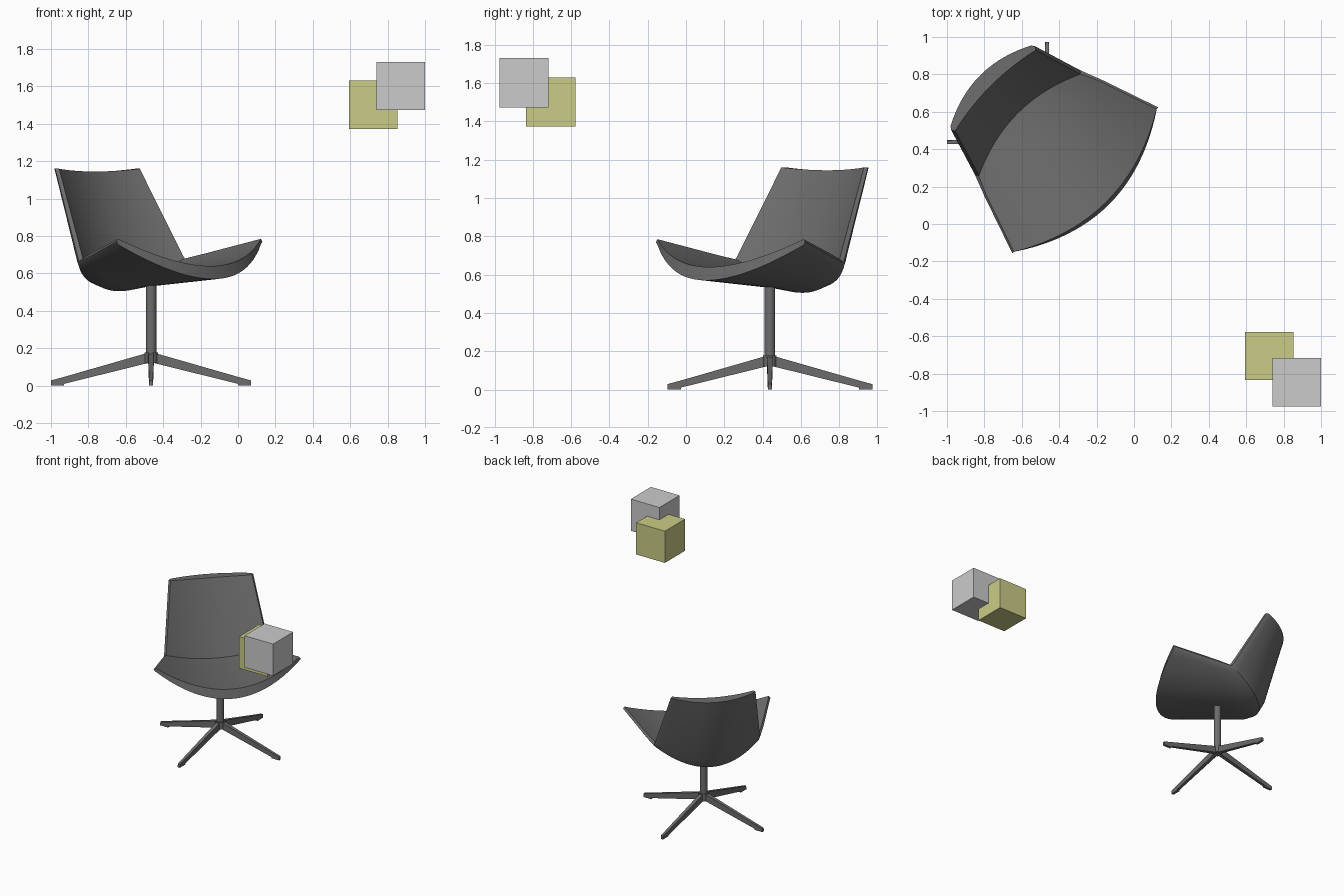
import bpy, bmesh, math
from mathutils import Matrix

old = bpy.data.objects.get("Cube")
if old:
    bpy.data.objects.remove(old, do_unlink=True)

BASE = (-0.465, 0.438, 0)     # foot of the chair column
TURN = -math.pi / 4           # chair faces diagonally


def material(name, r, g, b):
    m = bpy.data.materials.new(name)
    m.use_nodes = True
    m.diffuse_color = (r, g, b, 1)
    m.node_tree.nodes["Principled BSDF"].inputs["Base Color"].default_value = (r, g, b, 1)
    return m


dark = material("dark_grey", 0.15, 0.15, 0.15)
light = material("light_grey", 0.6, 0.6, 0.6)
olive = material("olive_yellow", 0.6, 0.6, 0.245)


def finish(bm, name, mat, loc=BASE, turn=0, smooth=False):
    bmesh.ops.recalc_face_normals(bm, faces=bm.faces)
    me = bpy.data.meshes.new(name)
    bm.to_mesh(me)
    bm.free()
    ob = bpy.data.objects.new(name, me)
    bpy.context.collection.objects.link(ob)
    me.materials.append(mat)
    ob.location = loc
    ob.rotation_euler.z = turn
    if smooth:
        bpy.ops.object.select_all(action='DESELECT')
        ob.select_set(True)
        bpy.context.view_layer.objects.active = ob
        bpy.ops.object.shade_smooth_by_angle(angle=math.radians(35))
    return ob


# Seat and backrest shell: crescent sections from the front lip to the back top.
# Each: half width, rim, inner middle, outer middle, outer rim offset (forward, z)
STATIONS = [
    (0.54, (0.29, 0.785), (0.45, 0.64), (0.47, 0.57), (0.0, -0.03)),
    (0.43, (-0.03, 0.705), (-0.05, 0.60), (-0.10, 0.525), (0.0, -0.035)),
    (0.395, (-0.11, 0.685), (-0.18, 0.587), (-0.24, 0.505), (-0.02, -0.035)),
    (0.385, (-0.13, 0.68), (-0.22, 0.585), (-0.32, 0.53), (-0.035, -0.03)),
    (0.38, (-0.142, 0.70), (-0.235, 0.63), (-0.365, 0.61), (-0.04, -0.02)),
    (0.305, (-0.39, 1.16), (-0.425, 1.145), (-0.505, 1.14), (-0.035, 0.0)),
]
N = 24


def arc(w, rim, mid):
    pts = []
    for i in range(N + 1):
        t = 2 * i / N - 1
        k = 1 - t * t
        pts.append((rim[0] + (mid[0] - rim[0]) * k, w * t, rim[1] + (mid[1] - rim[1]) * k))
    return pts


bm = bmesh.new()
rings = []
for w, rim, inner, outer, off in STATIONS:
    low = (rim[0] + off[0], rim[1] + off[1])
    half = ((rim[0] + low[0]) / 2, (rim[1] + low[1]) / 2)
    side = w + 0.012
    pts = arc(w, rim, inner) + [(half[0], side, half[1])]
    pts += arc(w, low, outer)[::-1] + [(half[0], -side, half[1])]
    rings.append([bm.verts.new(p) for p in pts])
L = len(rings[0])
for a, b in zip(rings, rings[1:]):
    for i in range(L):
        j = (i + 1) % L
        bm.faces.new((a[i], a[j], b[j], b[i]))
for r in (rings[0], rings[-1]):
    for i in range(N):
        bm.faces.new((r[i], r[i + 1], r[L - 3 - i], r[L - 2 - i]))
    bm.faces.new((r[N], r[N + 1], r[N + 2]))
    bm.faces.new((r[0], r[L - 2], r[L - 1]))
finish(bm, "seat_shell", dark, turn=TURN, smooth=True)


# Column and hub
def cylinder(name, radius, z0, z1):
    bm = bmesh.new()
    bmesh.ops.create_cone(bm, cap_ends=True, segments=24, radius1=radius, radius2=radius,
                          depth=z1 - z0, matrix=Matrix.Translation((0, 0, (z0 + z1) / 2)))
    finish(bm, name, dark, smooth=True)


cylinder("column", 0.028, 0.13, 0.545)
cylinder("hub", 0.036, 0.12, 0.178)

# Four tapered legs: (distance, bottom z, top z, half width)
LEG = [(0.02, 0.12, 0.175, 0.015), (0.465, 0.01, 0.047, 0.011), (0.535, 0.01, 0.028, 0.009)]
for n, name in enumerate(("left", "back", "right", "front")):
    bm = bmesh.new()
    loops = [[bm.verts.new(p) for p in ((r, -h, lo), (r, h, lo), (r, h, hi), (r, -h, hi))]
             for r, lo, hi, h in LEG]
    for a, b in zip(loops, loops[1:]):
        for i in range(4):
            j = (i + 1) % 4
            bm.faces.new((a[i], a[j], b[j], b[i]))
    bm.faces.new(loops[0])
    bm.faces.new(loops[-1])
    finish(bm, name + "_leg", dark, turn=n * math.pi / 2)
    # Glide pad under the tip
    bm = bmesh.new()
    bmesh.ops.create_cube(bm, matrix=Matrix.Translation((0.5, 0, 0.009))
                          @ Matrix.Diagonal((0.07, 0.02, 0.018, 1)))
    finish(bm, name + "_foot_pad", dark, turn=n * math.pi / 2)

# Two overlapping floating boxes
for name, mat, loc in (("grey_box", light, (0.87, -0.846, 1.602)),
                       ("yellow_box", olive, (0.723, -0.706, 1.502))):
    bm = bmesh.new()
    bmesh.ops.create_cube(bm, size=0.258)
    finish(bm, name, mat, loc=loc)
